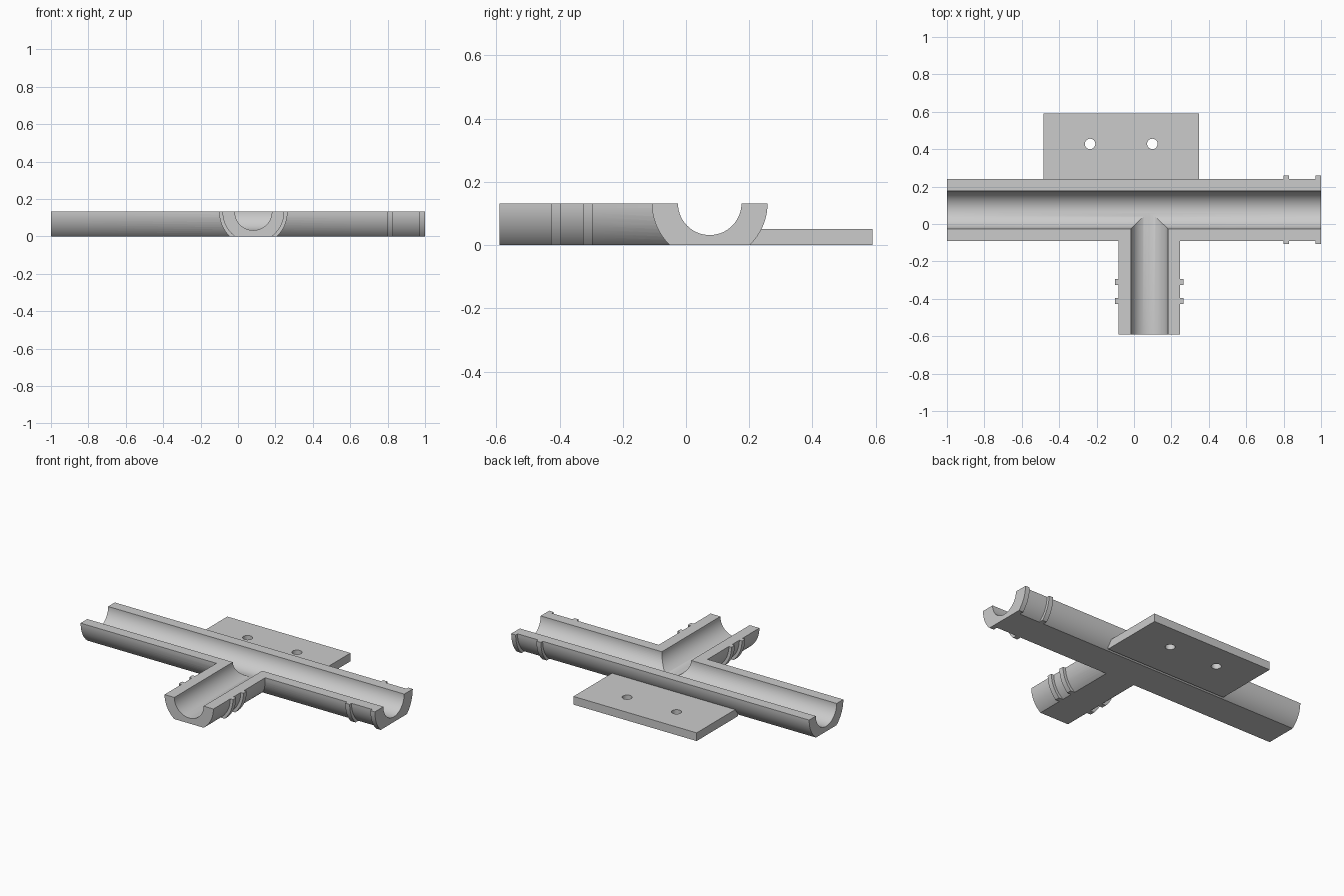
import bpy, bmesh, math
from mathutils import Matrix, Vector

cube = bpy.data.objects.get("Cube")
if cube:
    bpy.data.objects.remove(cube, do_unlink=True)

AXIS_Z = 0.132            # height of the pipe axes, also the open rim
MAIN_Y, BRANCH_X = 0.075, 0.082
OUTER, RIDGE, BORE = 0.165, 0.183, 0.1

grey = bpy.data.materials.new("light grey")
grey.use_nodes = True
colour = (0.6, 0.6, 0.6, 1)
grey.diffuse_color = colour
grey.node_tree.nodes["Principled BSDF"].inputs["Base Color"].default_value = colour


def make_object(name, bm):
    bmesh.ops.recalc_face_normals(bm, faces=bm.faces)
    mesh = bpy.data.meshes.new(name)
    bm.to_mesh(mesh)
    bm.free()
    obj = bpy.data.objects.new(name, mesh)
    bpy.context.collection.objects.link(obj)
    mesh.materials.append(grey)
    return obj


def rod(name, profile, matrix, sides=72):
    """Solid turned around local z from (radius, position) pairs."""
    bm = bmesh.new()
    rings = []
    for r, t in profile:
        rings.append([bm.verts.new(matrix @ Vector((
            r * math.cos(math.tau * i / sides), r * math.sin(math.tau * i / sides), t)))
            for i in range(sides)])
    for a, b in zip(rings, rings[1:]):
        for i in range(sides):
            j = (i + 1) % sides
            bm.faces.new((a[i], a[j], b[j], b[i]))
    bm.faces.new(rings[0])
    bm.faces.new(rings[-1])
    return make_object(name, bm)


def box(name, low, high):
    bm = bmesh.new()
    low, high = Vector(low), Vector(high)
    bmesh.ops.create_cube(bm, size=1, matrix=Matrix.Translation((low + high) / 2)
                          @ Matrix.Diagonal((high - low).to_4d()))
    return make_object(name, bm)


def combine(target, tool, operation):
    mod = target.modifiers.new("combine", 'BOOLEAN')
    mod.operation, mod.solver, mod.object = operation, 'EXACT', tool
    bpy.context.view_layer.objects.active = target
    bpy.ops.object.modifier_apply(modifier=mod.name)
    bpy.data.objects.remove(tool, do_unlink=True)


def ridged(start, end, ridges):
    """Profile of a pipe with square raised ridges."""
    points = [(OUTER, start)]
    for a, b in ridges:
        points += [(OUTER, a), (RIDGE, a), (RIDGE, b), (OUTER, b)]
    points.append((OUTER, end))
    # drop repeated points where a ridge sits on the pipe end
    if ridges[-1][1] == end:
        points = points[:-2]
    return points


along_x = Matrix.Translation((0, MAIN_Y, AXIS_Z)) @ Matrix.Rotation(math.pi / 2, 4, 'Y')
along_front = Matrix.Translation((BRANCH_X, 0, AXIS_Z)) @ Matrix.Rotation(math.pi / 2, 4, 'X')

# Split tee pipe: long run plus front branch, bored and trimmed flat
tee = rod("tee_pipe_half", ridged(-1, 1, [(0.8, 0.83), (0.97, 1)]), along_x)
branch = rod("branch_pipe", ridged(-0.05, 0.59, [(0.295, 0.326), (0.396, 0.427)]), along_front)
combine(tee, branch, 'UNION')
combine(tee, rod("main_bore", [(BORE + 0.0005, -1.1), (BORE + 0.0005, 1.1)], along_x), 'DIFFERENCE')
combine(tee, rod("branch_bore", [(BORE - 0.001, -MAIN_Y), (BORE - 0.001, 0.7)], along_front), 'DIFFERENCE')
combine(tee, box("trim", (-1.2, -1, 0), (1.2, 1, AXIS_Z)), 'INTERSECT')

# Mounting plate with two screw holes
plate = box("mounting_plate", (-0.485, 0.19, 0), (0.347, 0.59, 0.05))
for x in (-0.235, 0.098):
    hole = rod("screw_hole", [(0.028, -0.1), (0.028, 0.2)], Matrix.Translation((x, 0.428, 0)), 32)
    combine(plate, hole, 'DIFFERENCE')

for obj in (tee, plate):
    bpy.ops.object.select_all(action='DESELECT')
    obj.select_set(True)
    bpy.context.view_layer.objects.active = obj
    bpy.ops.object.shade_smooth_by_angle(angle=math.radians(25))
